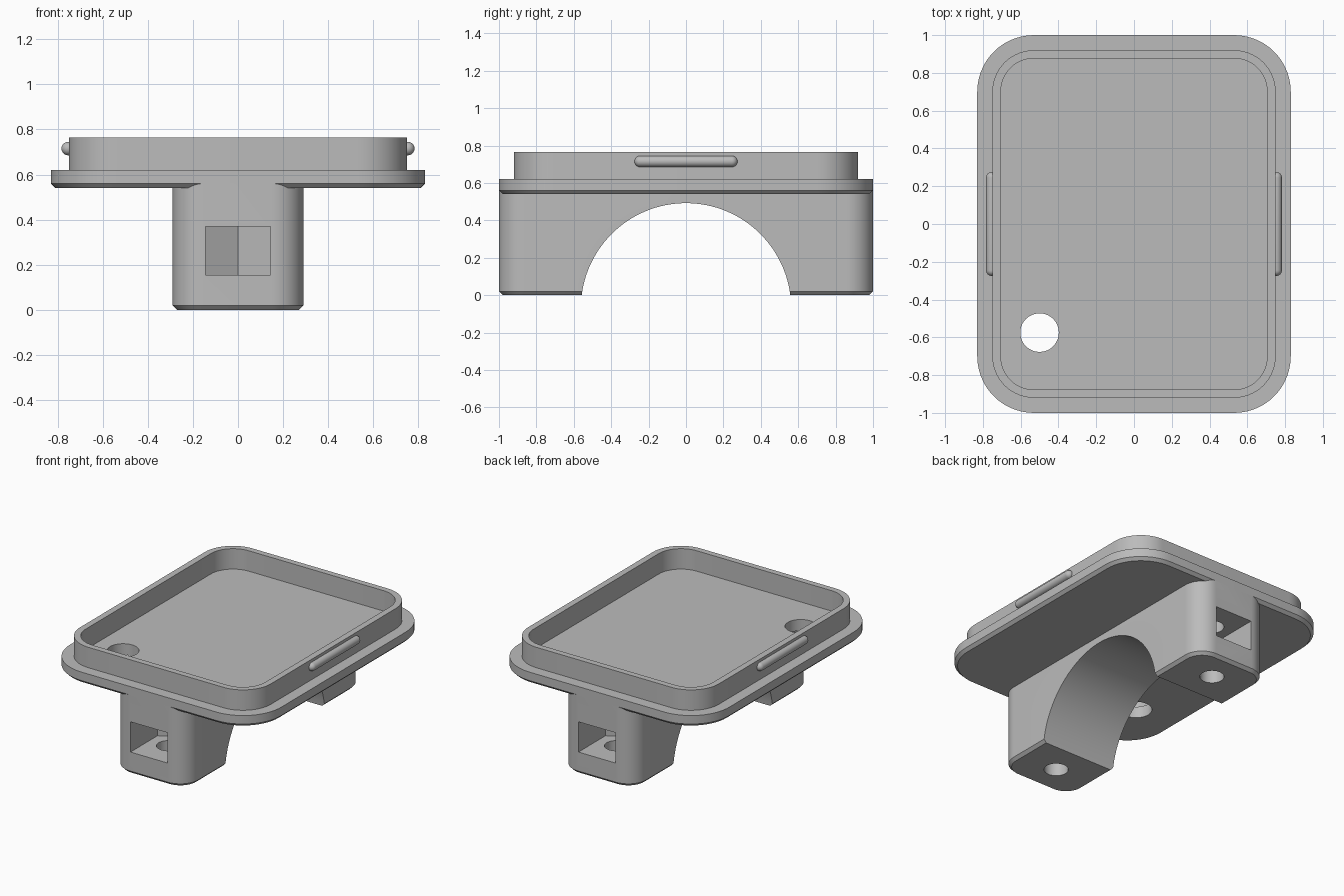
import bpy, bmesh
from math import cos, sin, pi, radians
from mathutils import Matrix

cube = bpy.data.objects.get("Cube")
if cube:
    bpy.data.objects.remove(cube, do_unlink=True)

grey = bpy.data.materials.new("plain_grey")
grey.use_nodes = True
grey.diffuse_color = (0.5, 0.5, 0.5, 1)
grey.node_tree.nodes["Principled BSDF"].inputs["Base Color"].default_value = (0.5, 0.5, 0.5, 1)


def finish(name, bm):
    bmesh.ops.recalc_face_normals(bm, faces=bm.faces)
    mesh = bpy.data.meshes.new(name)
    bm.to_mesh(mesh)
    bm.free()
    mesh.materials.append(grey)
    ob = bpy.data.objects.new(name, mesh)
    bpy.context.collection.objects.link(ob)
    return ob


def rounded_rect(hx, hy, r, z, seg=14):
    """Outline of a rectangle with round corners."""
    points = []
    for k, (sx, sy) in enumerate([(1, 1), (-1, 1), (-1, -1), (1, -1)]):
        for i in range(seg + 1):
            a = (k + i / seg) * pi / 2
            points.append((sx * (hx - r) + r * cos(a), sy * (hy - r) + r * sin(a), z))
    return points


def loft(name, outlines):
    """Skin a stack of equal-length outlines and cap both ends."""
    bm = bmesh.new()
    loops = [[bm.verts.new(p) for p in o] for o in outlines]
    for a, b in zip(loops, loops[1:]):
        for i in range(len(a)):
            j = (i + 1) % len(a)
            bm.faces.new((a[i], a[j], b[j], b[i]))
    bm.faces.new(loops[0])
    bm.faces.new(loops[-1])
    return finish(name, bm)


def cylinder(name, r, depth, matrix, seg=48):
    bm = bmesh.new()
    bmesh.ops.create_cone(bm, cap_ends=True, segments=seg, radius1=r, radius2=r,
                          depth=depth, matrix=matrix)
    return finish(name, bm)


def select(ob):
    bpy.ops.object.select_all(action='DESELECT')
    ob.select_set(True)
    bpy.context.view_layer.objects.active = ob


def cut(ob, cutter):
    select(ob)
    mod = ob.modifiers.new("cut", 'BOOLEAN')
    mod.operation = 'DIFFERENCE'
    mod.solver = 'EXACT'
    mod.object = cutter
    bpy.ops.object.modifier_apply(modifier=mod.name)
    bpy.data.objects.remove(cutter, do_unlink=True)


def smooth(ob):
    select(ob)
    bpy.ops.object.shade_smooth_by_angle(angle=radians(30))


# Tray: chamfered flange, raised rim and recessed floor
tray = loft("tray", [
    rounded_rect(0.81, 0.98, 0.28, 0.54),
    rounded_rect(0.83, 1.0, 0.3, 0.56),
    rounded_rect(0.83, 1.0, 0.3, 0.62),
    rounded_rect(0.75, 0.92, 0.22, 0.62),
    rounded_rect(0.75, 0.92, 0.22, 0.765),
    rounded_rect(0.705, 0.877, 0.175, 0.765),
    rounded_rect(0.705, 0.877, 0.175, 0.62),
])
cut(tray, cylinder("cable_cutter", 0.102, 1, Matrix.Translation((-0.5, -0.575, 0.6))))
smooth(tray)

# Mounting block below the tray, with an arch cut across it
block = loft("mounting_block", [
    rounded_rect(0.27, 0.98, 0.12, 0),
    rounded_rect(0.29, 1.0, 0.14, 0.02),
    rounded_rect(0.29, 1.0, 0.14, 0.56),
])
cut(block, cylinder("arch_cutter", 0.562, 2,
                    Matrix.Translation((0, 0, -0.07)) @ Matrix.Rotation(pi / 2, 4, 'Y'), 128))

# Nut slots with a pointed end, and vertical bolt holes, at both ends
half, bolt_y = 0.145, 0.78
for s in (-1, 1):
    plan = [(-half, 1.1), (half, 1.1), (half, bolt_y - 0.084),
            (0, bolt_y - 0.167), (-half, bolt_y - 0.084)]
    cut(block, loft("slot_cutter", [[(x, s * y, z) for x, y in plan] for z in (0.155, 0.37)]))
    cut(block, cylinder("bolt_cutter", 0.078, 0.6, Matrix.Translation((0, s * bolt_y, 0.16))))
smooth(block)

# Snap ridges on both sides of the rim: capsules along y
for name, s in (("left_snap_ridge", 1), ("right_snap_ridge", -1)):
    bm = bmesh.new()
    bmesh.ops.create_uvsphere(bm, u_segments=24, v_segments=12, radius=0.03,
                              matrix=Matrix.Rotation(pi / 2, 4, 'X'))
    ring = [e for e in bm.edges if all(abs(v.co.y) < 1e-4 for v in e.verts)]
    bmesh.ops.split_edges(bm, edges=ring)
    for v in bm.verts:
        side = sum(f.calc_center_median().y for f in v.link_faces)
        v.index = 1 if side > 0 else -1
    for v in bm.verts:
        v.co.y += v.index * 0.245
    rim = [e for e in bm.edges if e.is_boundary]
    bmesh.ops.bridge_loops(bm, edges=rim)
    bmesh.ops.translate(bm, verts=bm.verts, vec=(s * 0.753, 0, 0.715))
    smooth(finish(name, bm))
